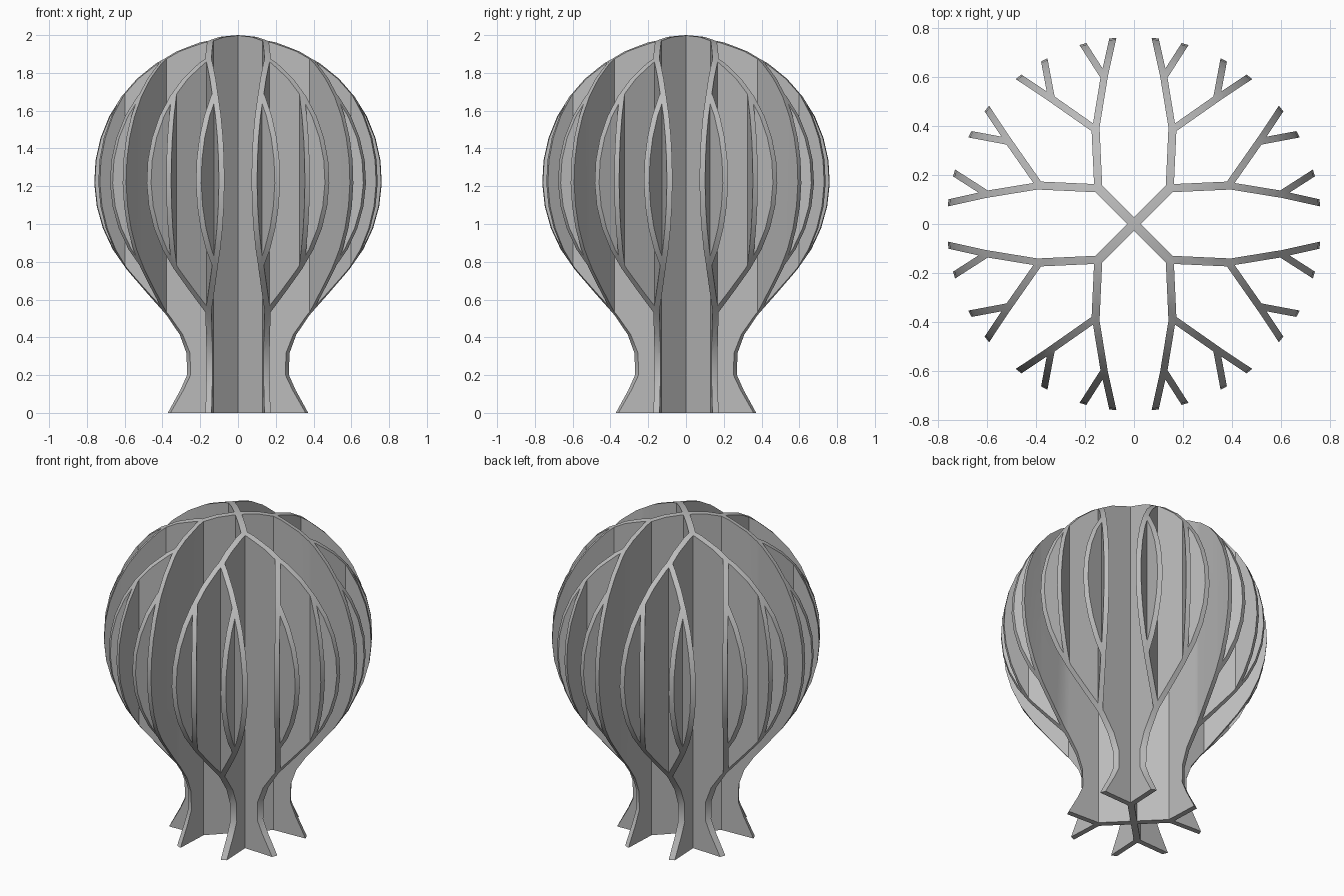
import bpy, bmesh, math
from mathutils import Vector, Matrix

if "Cube" in bpy.data.objects:
    bpy.data.objects.remove(bpy.data.objects["Cube"])


def swap(t):
    """Mirror a branch across the quadrant diagonal."""
    return ((t[0][1], t[0][0]), t[1], [swap(c) for c in t[2]])


def turn(t, k):
    """Rotate a branch by k quarter turns."""
    p = Matrix.Rotation(k * math.pi / 2, 2) @ Vector(t[0])
    return (p, t[1], [turn(c, k) for c in t[2]])


# Branch plan: (end point, half width, child branches); tips overshoot the body
upper = ((0.157, 0.386), 0.0165, [
    ((0.337, 0.512), 0.0145, [((0.53, 0.64), 0.014, []), ((0.38, 0.74), 0.014, [])]),
    ((0.122, 0.600), 0.0145, [((0.073, 0.82), 0.014, []), ((0.247, 0.795), 0.014, [])]),
])
quadrant = ((0.146, 0.146), 0.019, [upper, swap(upper)])
limbs = [turn(quadrant, k) for k in range(4)]


def corner(p, d1, h1, d2, h2):
    """Mitred corner between two neighbouring branches leaving p."""
    n1, n2 = Vector((-d1.y, d1.x)), Vector((d2.y, -d2.x))
    return p + Matrix((n1, n2)).inverted() @ Vector((h1, h2))


def outline(limb, start):
    """Walk counter-clockwise round a branch and its children."""
    p, h, kids = limb
    back = (start - p).normalized()
    if not kids:
        n = Vector((-back.y, back.x))
        return [p + n * h, p - n * h]
    base = math.atan2(back.y, back.x)
    arms = []
    for c in kids:
        d = (c[0] - p).normalized()
        arms.append(((math.atan2(d.y, d.x) - base) % math.tau, d, c))
    arms.sort(key=lambda a: a[0])
    pts, d0, h0 = [], back, h
    for _, d, c in arms:
        pts.append(corner(p, d0, h0, d, c[1]))
        pts += outline(c, p)
        d0, h0 = d, c[1]
    return pts + [corner(p, d0, h0, back, h)]


def make_object(name, bm):
    bmesh.ops.recalc_face_normals(bm, faces=bm.faces)
    me = bpy.data.meshes.new(name)
    bm.to_mesh(me)
    bm.free()
    ob = bpy.data.objects.new(name, me)
    bpy.context.collection.objects.link(ob)
    return ob


# Branching walls: the plan extruded upward
origin, pts = Vector((0, 0)), []
for i, limb in enumerate(limbs):
    nxt = limbs[(i + 1) % 4]
    pts += outline(limb, origin)
    pts.append(corner(origin, limb[0].normalized(), limb[1],
                      nxt[0].normalized(), nxt[1]))
bm = bmesh.new()
face = bm.faces.new([bm.verts.new((p.x, p.y, -0.2)) for p in pts])
ext = bmesh.ops.extrude_face_region(bm, geom=[face])
bmesh.ops.translate(bm, vec=(0, 0, 2.4),
                    verts=[v for v in ext["geom"] if isinstance(v, bmesh.types.BMVert)])
walls = make_object("branching_walls", bm)

# Turned body: flared foot, narrow neck, round crown
R, CZ = 0.765, 1.235
profile = [(0, 0), (0.397, 0), (0.335, 0.12), (0.302, 0.2), (0.304, 0.315),
           (0.338, 0.415), (0.402, 0.515)]
for i in range(15):
    a = math.radians(-38 + 128 * i / 14)
    profile.append((R * math.cos(a) if i < 14 else 0, CZ + R * math.sin(a)))
bm = bmesh.new()
vs = [bm.verts.new((r, 0, z)) for r, z in profile]
es = [bm.edges.new(e) for e in zip(vs, vs[1:])]
bmesh.ops.spin(bm, geom=vs + es, cent=(0, 0, 0), axis=(0, 0, 1),
               angle=math.tau, steps=96)
bmesh.ops.remove_doubles(bm, verts=bm.verts, dist=1e-4)
body = make_object("body_cutter", bm)
body.hide_render = True

# Trim the walls to the turned body
mod = walls.modifiers.new("trim", "BOOLEAN")
mod.operation, mod.solver, mod.object = "INTERSECT", "EXACT", body
bpy.context.view_layer.objects.active = walls
walls.select_set(True)
bpy.ops.object.modifier_apply(modifier="trim")
bpy.data.objects.remove(body)

# Single grey finish
grey = bpy.data.materials.new("grey")
grey.diffuse_color = (0.5, 0.5, 0.5, 1)
grey.use_nodes = True
grey.node_tree.nodes["Principled BSDF"].inputs["Base Color"].default_value = grey.diffuse_color
walls.data.materials.clear()
walls.data.materials.append(grey)
bpy.ops.object.shade_smooth_by_angle(angle=math.radians(30))
